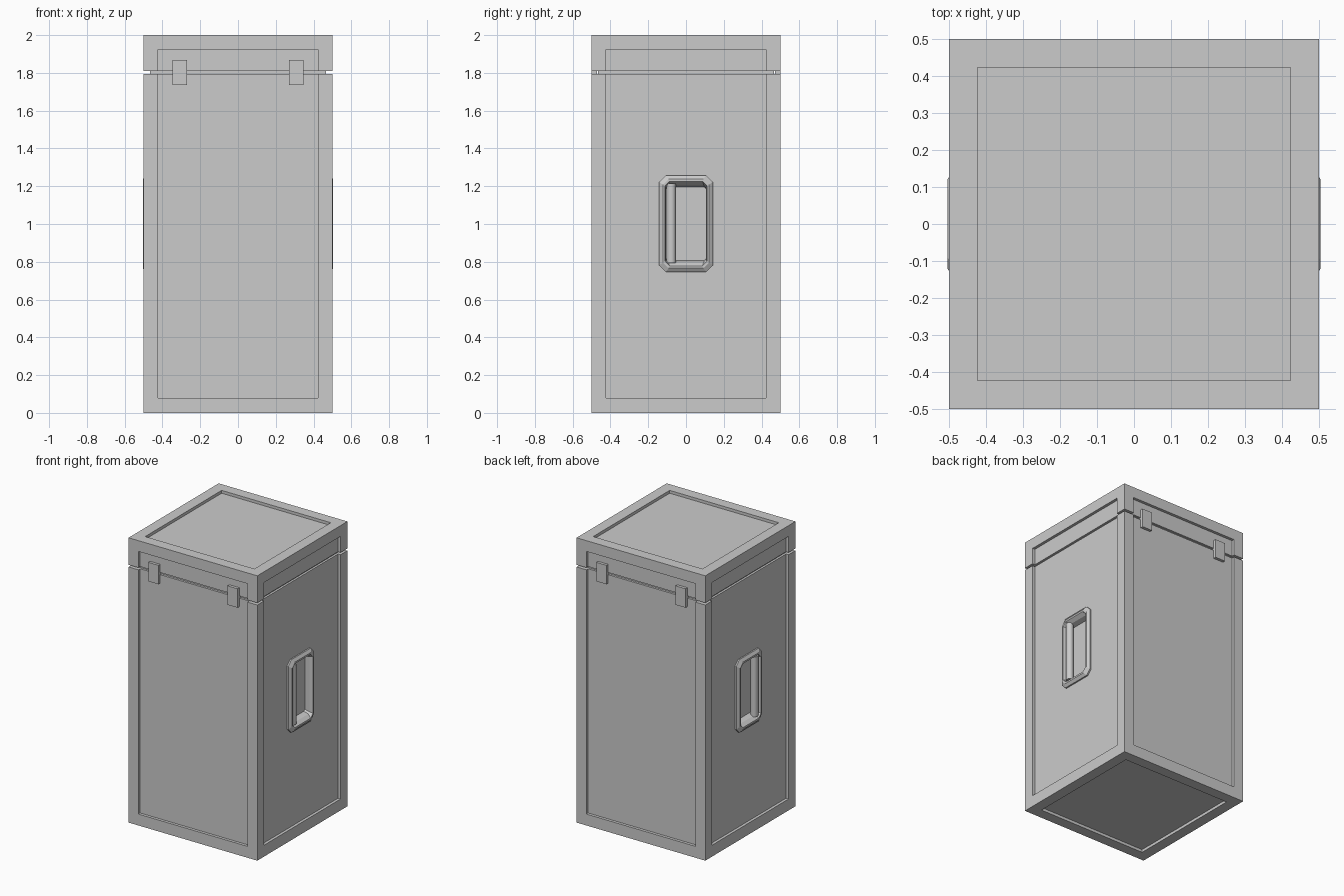
import bpy, bmesh, math
from mathutils import Matrix, Vector

if "Cube" in bpy.data.objects:
    bpy.data.objects.remove(bpy.data.objects["Cube"])


def finish(bm, name):
    bmesh.ops.recalc_face_normals(bm, faces=bm.faces)
    me = bpy.data.meshes.new(name)
    bm.to_mesh(me)
    bm.free()
    ob = bpy.data.objects.new(name, me)
    bpy.context.collection.objects.link(ob)
    return ob


def add_box(bm, x0, x1, y0, y1, z0, z1):
    size = Vector((x1 - x0, y1 - y0, z1 - z0))
    mid = Vector((x0 + x1, y0 + y1, z0 + z1)) / 2
    bmesh.ops.create_cube(bm, size=1, matrix=Matrix.Translation(mid) @ Matrix.Diagonal((*size, 1)))


def boxes(name, *dims):
    bm = bmesh.new()
    for d in dims:
        add_box(bm, *d)
    return finish(bm, name)


def cut(ob, cutter):
    mod = ob.modifiers.new("cut", 'BOOLEAN')
    mod.operation = 'DIFFERENCE'
    mod.solver = 'EXACT'
    mod.object = cutter
    bpy.context.view_layer.objects.active = ob
    bpy.ops.object.modifier_apply(modifier=mod.name)


P, D, F = 0.424, 0.48, 0.6      # panel half width, recessed plane, outside limit
GAP0, GAP1 = 1.795, 1.81        # seam between body and lid

# Body and lid shells, joined by a slimmer core that shows in the seam
body = boxes("body", (-.5, .5, -.5, .5, 0, GAP0))
lid = boxes("lid", (-.5, .5, -.5, .5, GAP1, 2))
boxes("seam_core", (-.465, .465, -.465, .465, GAP0 - .01, GAP1 + .01))

# Recessed panels on all six faces
panels = boxes("panel_cutter",
               (-P, P, -F, -D, .08, 1.924), (-P, P, D, F, .08, 1.924),
               (-F, -D, -P, P, .08, 1.924), (D, F, -P, P, .08, 1.924),
               (-P, P, -P, P, -.1, .02), (-P, P, -P, P, 1.98, 2.1))
# Pockets behind the handles
pockets = boxes("pocket_cutter",
                (-F, -.44, -.12, .12, .77, 1.23), (.44, F, -.12, .12, .77, 1.23))
for cutter in (panels, pockets):
    cutter.hide_render = True
    cut(body, cutter)
cut(lid, panels)
for cutter in (panels, pockets):
    bpy.data.objects.remove(cutter)


# Handle surround: chamfered octagonal loops running from rim into the pocket
def handle_surround(name, s):
    bm = bmesh.new()
    loops = []
    for hy, hz, x, c in ((.142, .256, .475, .035), (.142, .256, .49, .035),
                         (.122, .236, .504, .03), (.112, .224, .504, .025),
                         (.106, .205, .48, .012), (.106, .195, .445, .01)):
        pts = [(hy, hz - c), (hy - c, hz), (c - hy, hz), (-hy, hz - c),
               (-hy, c - hz), (c - hy, -hz), (hy - c, -hz), (hy, c - hz)]
        loops.append([bm.verts.new((s * x, y, z + 1.002)) for y, z in pts])
    for a, b in zip(loops, loops[1:]):
        for i in range(8):
            j = (i + 1) % 8
            bm.faces.new((a[i], a[j], b[j], b[i]))
    bm.faces.new(loops[-1])
    ob = finish(bm, name)
    # Make the visible front side face outward
    floor = ob.data.polygons[len(ob.data.polygons) - 1]
    if floor.normal.x * s < 0:
        ob.data.flip_normals()


# Grip bar along the front edge of each pocket
def grip(name, s):
    bm = bmesh.new()
    bmesh.ops.create_cone(bm, cap_ends=True, segments=12, radius1=.025, radius2=.025, depth=.42,
                          matrix=Matrix.Translation((s * .477, -.078, 1.004)))
    ob = finish(bm, name)
    bpy.context.view_layer.objects.active = ob
    ob.select_set(True)
    bpy.ops.object.shade_smooth_by_angle(angle=math.radians(40))
    ob.select_set(False)


for side, s in (("right", 1), ("left", -1)):
    handle_surround(side + "_handle_surround", s)
    grip(side + "_grip", s)

# Latches across the seam on front and back
for side, y0, y1 in (("front", -.5, -.47), ("back", .47, .5)):
    for hand, x in (("left", -.308), ("right", .308)):
        boxes(f"{side}_{hand}_latch", (x - .039, x + .039, y0, y1, 1.735, 1.868))
